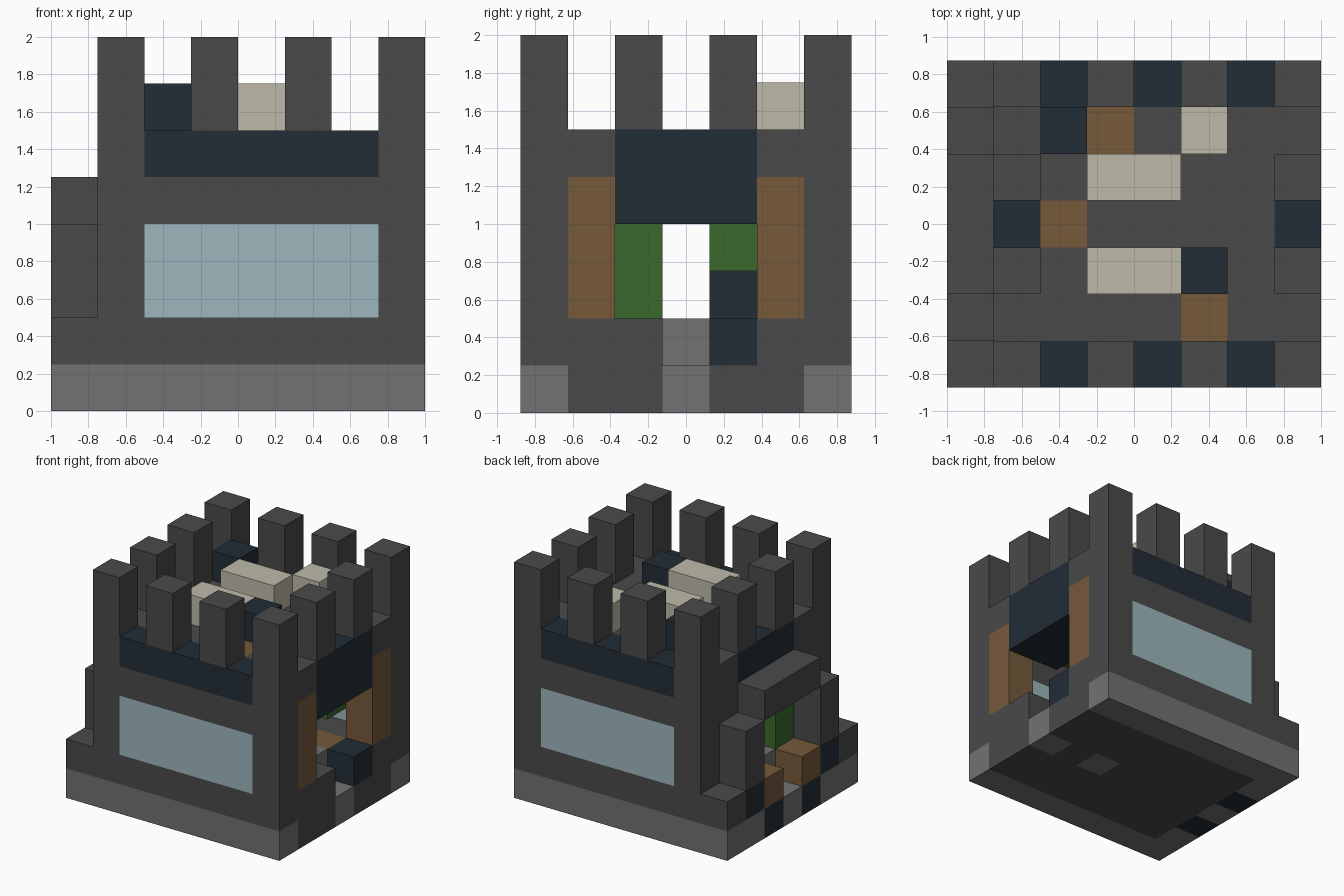
import bpy
import bmesh
from mathutils import Matrix, Vector

cube = bpy.data.objects.get("Cube")
if cube:
    bpy.data.objects.remove(cube, do_unlink=True)

U = 0.25          # size of one building block
NX, NY = 8, 7     # blocks across the footprint


def material(name, r, g, b):
    m = bpy.data.materials.new(name)
    m.use_nodes = True
    m.diffuse_color = (r, g, b, 1)
    m.node_tree.nodes["Principled BSDF"].inputs["Base Color"].default_value = (r, g, b, 1)
    return m


stone = material("dark stone", 0.068, 0.068, 0.068)
pale = material("pale stone", 0.168, 0.168, 0.168)
slate = material("blue slate", 0.016, 0.026, 0.037)
glass = material("window glass", 0.337, 0.468, 0.515)
wood = material("brown wood", 0.181, 0.100, 0.042)
cream = material("cream", 0.515, 0.491, 0.402)
green = material("green", 0.042, 0.141, 0.026)


def part(name, mat, *boxes, mirror=False):
    """One object from block ranges (x0, x1, y0, y1, z0, z1), ends included."""
    boxes = list(boxes)
    if mirror:
        boxes += [(a, b, NY - 1 - d, NY - 1 - c, e, f) for a, b, c, d, e, f in boxes]
    bm = bmesh.new()
    for x0, x1, y0, y1, z0, z1 in boxes:
        size = Vector((x1 - x0 + 1, y1 - y0 + 1, z1 - z0 + 1)) * U
        low = Vector((x0 - NX / 2, y0 - NY / 2, z0)) * U
        bmesh.ops.create_cube(bm, size=1, matrix=Matrix.Translation(low + size / 2)
                              @ Matrix.Diagonal((*size, 1)))
    mesh = bpy.data.meshes.new(name)
    bm.to_mesh(mesh)
    bm.free()
    mesh.materials.append(mat)
    obj = bpy.data.objects.new(name, mesh)
    bpy.context.collection.objects.link(obj)


def cell(x, y, z):
    return (x, x, y, y, z, z)


# Foundation
part("foundation_rim", pale, (0, 7, 0, 0, 0, 0), cell(0, 1, 0), mirror=True)
part("foundation_core", stone, (1, 4, 1, 5, 0, 0), (6, 6, 1, 5, 0, 0),
     (5, 5, 1, 2, 0, 0), (5, 5, 4, 5, 0, 0))
part("foundation_sides", stone, (7, 7, 1, 2, 0, 0), mirror=True)
part("foundation_steps", pale, cell(0, 3, 0), cell(5, 3, 0), cell(7, 3, 0))
part("porch_footings", slate, cell(0, 2, 0), mirror=True)

# Plinth and floor
part("plinth", stone, (0, 7, 0, 0, 1, 1), cell(7, 1, 1), (1, 5, 1, 2, 1, 1),
     (6, 6, 1, 2, 1, 1), mirror=False)
part("plinth_back", stone, (0, 7, 6, 6, 1, 1), cell(7, 5, 1), (1, 5, 4, 5, 1, 1),
     cell(6, 5, 1), cell(7, 2, 1))
part("hall_path", pale, (1, 6, 3, 3, 1, 1))
part("entrance_block", slate, cell(7, 4, 1))
part("floor_board", wood, cell(6, 4, 1))

# Porch on the right side
part("porch_corner_blocks", slate, cell(0, 1, 1), mirror=True)
part("porch_seats", wood, cell(0, 2, 1), mirror=True)
part("porch_columns", stone, (0, 0, 1, 1, 2, 3), mirror=True)
part("porch_beam", stone, (0, 0, 2, 4, 4, 4))

# Front and back walls
part("corner_towers", stone, (1, 1, 0, 0, 2, 7), (7, 7, 0, 0, 2, 7), mirror=True)
part("windows", glass, (2, 6, 0, 0, 2, 3), mirror=True)
part("window_headers", stone, (2, 6, 0, 0, 4, 4), mirror=True)
part("slate_bands", slate, (2, 6, 0, 0, 5, 5), mirror=True)

# Side walls with their doorways
part("side_walls", stone, (1, 1, 1, 1, 2, 5), cell(7, 1, 5), mirror=True)
part("doorway_panels", wood, (7, 7, 1, 1, 2, 4), mirror=True)
part("door_lintels", slate, (1, 1, 2, 4, 4, 5), (7, 7, 2, 4, 4, 5), (6, 6, 2, 4, 4, 4))
part("porch_doors", green, (1, 1, 2, 2, 2, 3), mirror=True)
part("indoor_cabinet", slate, cell(2, 4, 2))
part("hanging_plant", green, cell(6, 4, 3))

# Battlements
merlons = [(x, x, 0, 0, 6, 7) for x in (3, 5)] + [(x, x, 2, 2, 6, 7) for x in (1, 7)]
part("merlons", stone, *merlons, mirror=True)

# Roof deck with wooden blocks let in
hatches = {(3, 5), (2, 3), (5, 1)}
deck = [(x, y) for x in range(2, 7) for y in range(1, 6)]
part("roof_deck", stone, *[cell(x, y, 5) for x, y in deck if (x, y) not in hatches])
part("roof_hatches", wood, *[cell(x, y, 5) for x, y in sorted(hatches)])

# Blocks standing on the roof
part("roof_benches", cream, (3, 4, 2, 2, 6, 6), mirror=True)
part("roof_cream_block", cream, cell(5, 5, 6))
part("roof_slate_blocks", slate, cell(2, 5, 6), cell(5, 2, 6))
